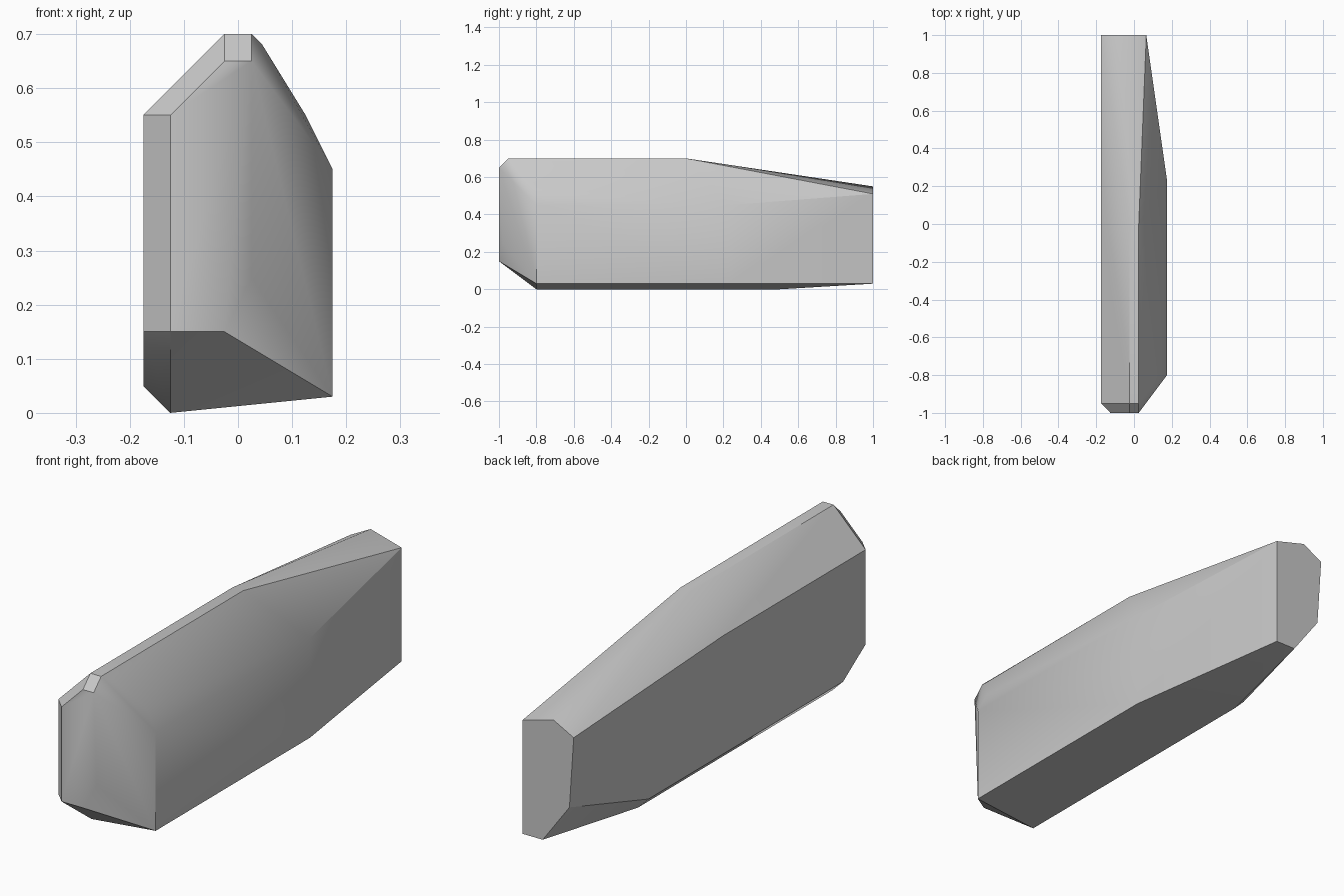
import bpy
import bmesh
import math

default_cube = bpy.data.objects.get("Cube")
if default_cube is not None:
    bpy.data.objects.remove(default_cube, do_unlink=True)


def make_material(name, colour):
    material = bpy.data.materials.new(name)
    material.use_nodes = True
    material.diffuse_color = colour
    shader = material.node_tree.nodes["Principled BSDF"]
    shader.inputs["Base Color"].default_value = colour
    return material


def hull_from_stations(name, stations, material):
    """Wrap a faceted convex skin around cross-sections placed along y."""
    bm = bmesh.new()
    for y, section in stations:
        for x, z in section:
            bm.verts.new((x, y, z))
    result = bmesh.ops.convex_hull(bm, input=bm.verts)
    spare = set(result["geom_interior"]) | set(result["geom_unused"])
    loose = [v for v in spare if isinstance(v, bmesh.types.BMVert)]
    bmesh.ops.delete(bm, geom=loose, context="VERTS")
    bmesh.ops.dissolve_limit(bm, angle_limit=math.radians(1),
                             verts=bm.verts, edges=bm.edges)
    bmesh.ops.recalc_face_normals(bm, faces=bm.faces)
    mesh = bpy.data.meshes.new(name)
    bm.to_mesh(mesh)
    bm.free()
    mesh.materials.append(material)
    block = bpy.data.objects.new(name, mesh)
    bpy.context.collection.objects.link(block)
    return block


# Shared widths and heights of the block
wall = 0.175
inset = 0.125
ridge = 0.025
crest = 0.7
shoulder = 0.55
flank = 0.45
sill = 0.15
under = 0.03

stations = [
    # front face, bevelled all round
    (-1.0, [(-inset, sill), (-inset, shoulder), (-ridge, 0.65),
            (ridge, 0.65), (-ridge, sill)]),
    (-0.98, [(ridge, 0.25)]),
    (-0.95, [(-wall, sill), (-wall, shoulder), (-ridge, crest),
             (ridge, crest)]),
    (-0.91, [(0.045, 0.68)]),
    # full section behind the sloped chin
    (-0.8, [(-wall, 0.05), (-inset, 0), (wall, under),
            (wall, flank), (inset, shoulder)]),
    # end of the level ridge
    (0, [(-wall, shoulder), (-ridge, crest), (ridge, crest)]),
    # right wall turns inward
    (0.23, [(wall, under), (wall, flank)]),
    # underside starts to rise
    (0.5, [(-wall, 0.05), (-inset, 0)]),
    # flat rear end
    (1.0, [(-wall, 0.5), (-0.08, shoulder), (0.065, 0.51),
           (0.065, under), (-under, under), (-0.155, 0.2)]),
]

stone = make_material("stone_grey", (0.58, 0.58, 0.58, 1))
block = hull_from_stations("faceted_block", stations, stone)

# Soft facets with crisp main edges
bpy.ops.object.select_all(action="DESELECT")
block.select_set(True)
bpy.context.view_layer.objects.active = block
bpy.ops.object.shade_smooth_by_angle(angle=math.radians(30))
